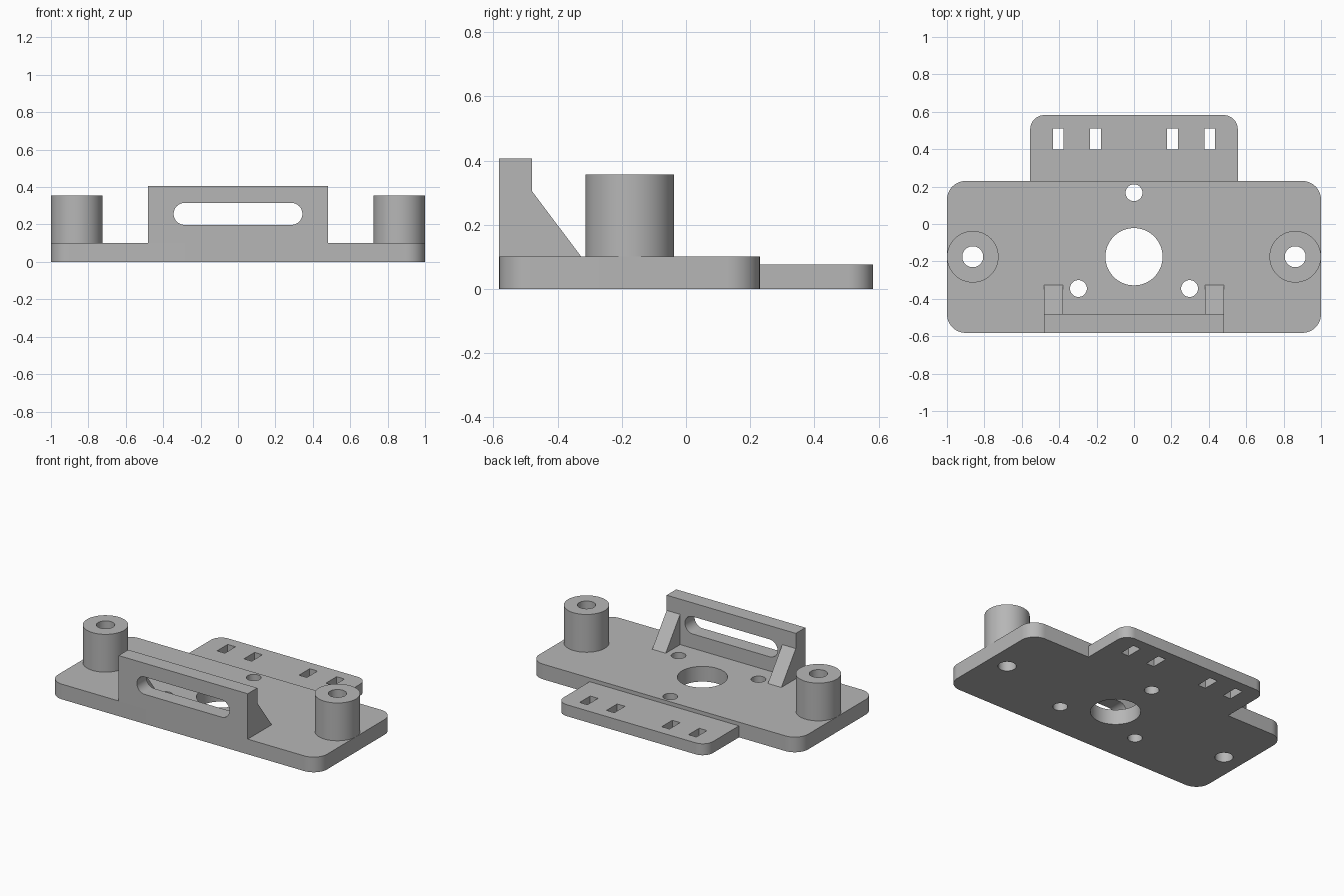
import bpy, bmesh
from math import pi, cos, sin, radians
from mathutils import Matrix

cube = bpy.data.objects.get("Cube")
if cube:
    bpy.data.objects.remove(cube, do_unlink=True)

grey = bpy.data.materials.new("plain grey")
grey.use_nodes = True
colour = (0.47, 0.47, 0.47, 1)
grey.diffuse_color = colour
grey.node_tree.nodes["Principled BSDF"].inputs["Base Color"].default_value = colour

# Maps a profile's (u, v, depth) onto (y, z, x) or (x, z, y)
ALONG_X = Matrix(((0, 0, 1, 0), (1, 0, 0, 0), (0, 1, 0, 0), (0, 0, 0, 1)))
ALONG_Y = Matrix(((1, 0, 0, 0), (0, 0, 1, 0), (0, 1, 0, 0), (0, 0, 0, 1)))


def prism(name, outline, low, high, axes=Matrix()):
    """Extrude a closed 2D outline from low to high."""
    bm = bmesh.new()
    face = bm.faces.new([bm.verts.new((u, v, low)) for u, v in outline])
    extruded = bmesh.ops.extrude_face_region(bm, geom=[face])["geom"]
    top = [v for v in extruded if isinstance(v, bmesh.types.BMVert)]
    bmesh.ops.translate(bm, verts=top, vec=(0, 0, high - low))
    bm.transform(axes)
    bmesh.ops.recalc_face_normals(bm, faces=bm.faces)
    mesh = bpy.data.meshes.new(name)
    bm.to_mesh(mesh)
    bm.free()
    mesh.materials.append(grey)
    obj = bpy.data.objects.new(name, mesh)
    bpy.context.collection.objects.link(obj)
    return obj


def rounded(x0, x1, y0, y1, radii, steps=12):
    """Rectangle with a radius per corner, from back left-hand x1,y1 anticlockwise."""
    corners = ((x1, y1, -1, -1), (x0, y1, 1, -1), (x0, y0, 1, 1), (x1, y0, -1, 1))
    points = []
    for i, ((x, y, sx, sy), r) in enumerate(zip(corners, radii)):
        for k in range(steps + 1 if r else 1):
            a = pi / 2 * (i + k / steps)
            points.append((x + sx * r + r * cos(a), y + sy * r + r * sin(a)))
    return points


def circle(x, y, r, n=64):
    return [(x + r * cos(2 * pi * i / n), y + r * sin(2 * pi * i / n)) for i in range(n)]


def cut(obj, outlines, low, high, axes=Matrix()):
    """Cut each outline through the part and bake the result."""
    for outline in outlines:
        cutter = prism("cutter", outline, low, high, axes)
        cutter.hide_render = True
        mod = obj.modifiers.new("hole", "BOOLEAN")
        mod.operation = "DIFFERENCE"
        mod.solver = "EXACT"
        mod.object = cutter
        graph = bpy.context.evaluated_depsgraph_get()
        baked = bpy.data.meshes.new_from_object(obj.evaluated_get(graph))
        obj.modifiers.clear()
        obj.data = baked
        bpy.data.objects.remove(cutter, do_unlink=True)


front, back, step = -0.582, 0.582, 0.23
plate_top, boss_x, mid_y = 0.102, 0.862, -0.175
boss_holes = [circle(s * boss_x, mid_y, 0.056) for s in (-1, 1)]

# Base plate with motor opening, screw holes and boss bores
plate = prism("base_plate", rounded(-1, 1, front, step, [0.1] * 4), 0, plate_top)
screw_holes = [circle(x, y, 0.045) for x, y in ((0, 0.167), (0.297, -0.345), (-0.297, -0.345))]
cut(plate, [circle(0, mid_y, 0.153)] + screw_holes + boss_holes, -0.1, 0.3)

# Thinner rear tab with tie slots
tab = prism("rear_tab", rounded(-0.555, 0.555, step, back, (0.075, 0.075, 0, 0)), 0, 0.077)
slots = [rounded(x - 0.029, x + 0.029, 0.397, 0.51, [0] * 4)
         for x in (-0.405, -0.205, 0.205, 0.405)]
cut(tab, slots, -0.1, 0.3)

# Upright front wall with a long rounded slot
wall = prism("front_wall", rounded(-0.48, 0.48, plate_top, 0.407, [0] * 4), front, -0.48, ALONG_Y)
cut(wall, [rounded(-0.344, 0.344, 0.198, 0.315, [0.058] * 4)], -0.8, -0.3, ALONG_Y)

# Bored bosses and wall gussets on both sides
parts = [plate, tab, wall]
for side, s, bore in (("right", -1, boss_holes[0]), ("left", 1, boss_holes[1])):
    boss = prism(side + "_boss", circle(s * boss_x, mid_y, 0.138), plate_top, 0.356)
    cut(boss, [bore], 0, 0.5)
    triangle = [(-0.48, plate_top), (-0.327, plate_top), (-0.48, 0.305)]
    gusset = prism(side + "_gusset", triangle, min(s * 0.38, s * 0.48),
                   max(s * 0.38, s * 0.48), ALONG_X)
    parts += [boss, gusset]

bpy.ops.object.select_all(action="DESELECT")
for obj in parts:
    obj.select_set(True)
bpy.context.view_layer.objects.active = plate
bpy.ops.object.shade_smooth_by_angle(angle=radians(30))
